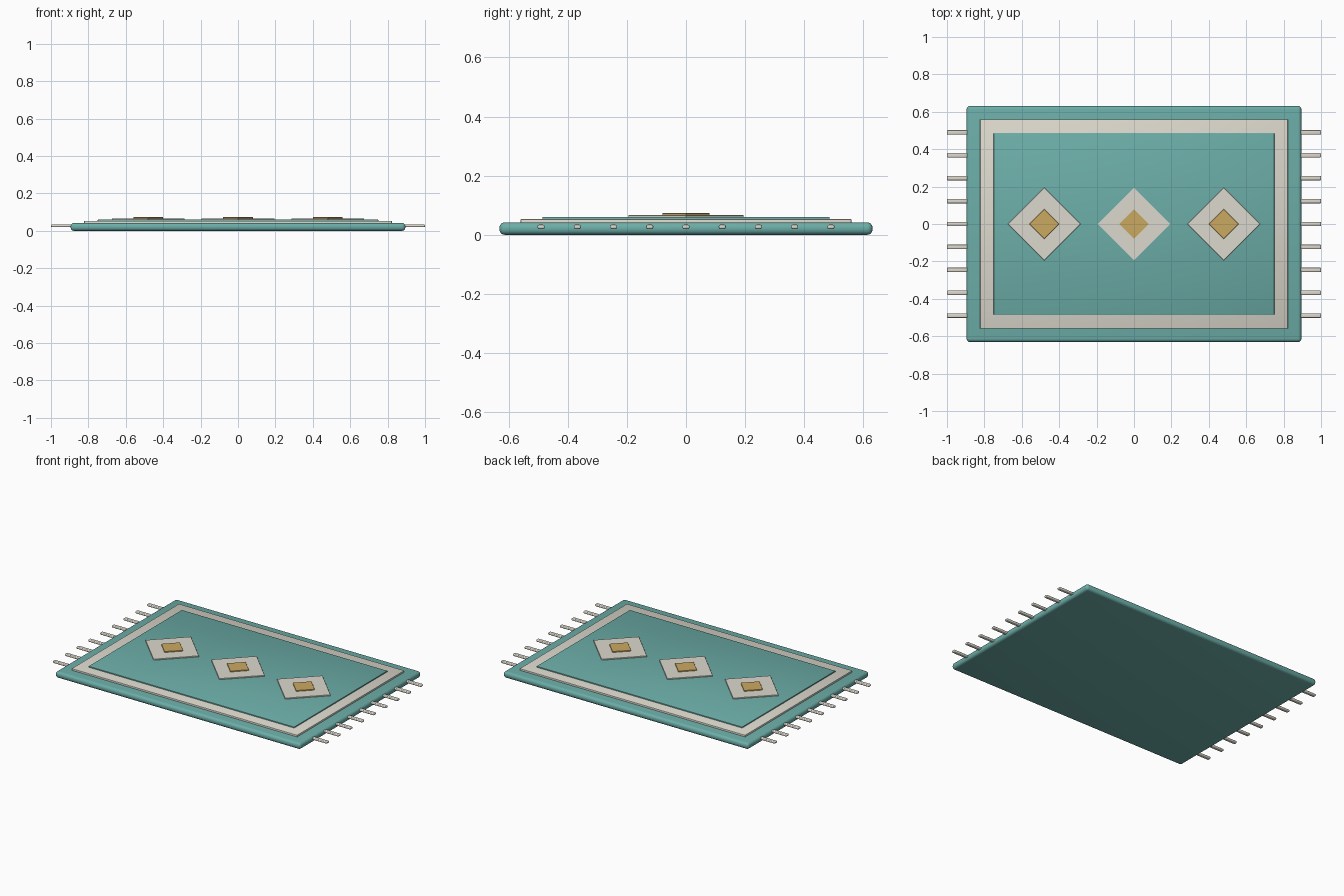
import bpy, math

if "Cube" in bpy.data.objects:
    bpy.data.objects.remove(bpy.data.objects["Cube"])


def material(name, color):
    m = bpy.data.materials.new(name)
    m.diffuse_color = (*color, 1)
    m.use_nodes = True
    m.node_tree.nodes["Principled BSDF"].inputs["Base Color"].default_value = m.diffuse_color
    return m


TEAL = material("teal_wool", (0.15, 0.42, 0.39))
CREAM = material("cream_wool", (0.72, 0.69, 0.61))
GOLD = material("gold_wool", (0.60, 0.40, 0.12))


def slab(name, x, y, z0, z1, sx, sy, mat, bevel, segments=2, turn=0.0):
    """Bevelled box between heights z0 and z1."""
    bpy.ops.mesh.primitive_cube_add(size=1, location=(x, y, (z0 + z1) / 2))
    ob = bpy.context.object
    ob.name = name
    ob.scale = (sx, sy, z1 - z0)
    ob.rotation_euler.z = turn
    bpy.ops.object.transform_apply(location=False, rotation=True, scale=True)
    mod = ob.modifiers.new("rounded_edges", 'BEVEL')
    mod.width = bevel
    mod.segments = segments
    bpy.ops.object.modifier_apply(modifier=mod.name)
    ob.data.materials.append(mat)
    bpy.ops.object.shade_smooth_by_angle(angle=math.radians(35))
    return ob


# Rug body, border band and inner field
slab("rug_body", 0, 0, 0.0, 0.042, 1.79, 1.262, TEAL, 0.018, 4)
slab("border_band", 0, 0, 0.03, 0.053, 1.645, 1.118, CREAM, 0.002)
slab("inner_field", 0, 0, 0.04, 0.06, 1.50, 0.972, TEAL, 0.002)

# Diamond motifs with gold centres
for i, x in enumerate((-0.48, 0.0, 0.48)):
    r2 = math.sqrt(2)
    slab(f"diamond_{i}", x, 0, 0.05, 0.067, 0.195 * r2, 0.195 * r2, CREAM, 0.001, 1, math.pi / 4)
    slab(f"diamond_centre_{i}", x, 0, 0.06, 0.073, 0.08 * r2, 0.08 * r2, GOLD, 0.001, 1, math.pi / 4)

# Fringe tassels on both short ends
for side, label in ((-1, "left"), (1, "right")):
    for i in range(9):
        slab(f"fringe_{label}_{i}", side * 0.935, (i - 4) * 0.1225, 0.020, 0.034,
             0.13, 0.024, CREAM, 0.005, 3)
